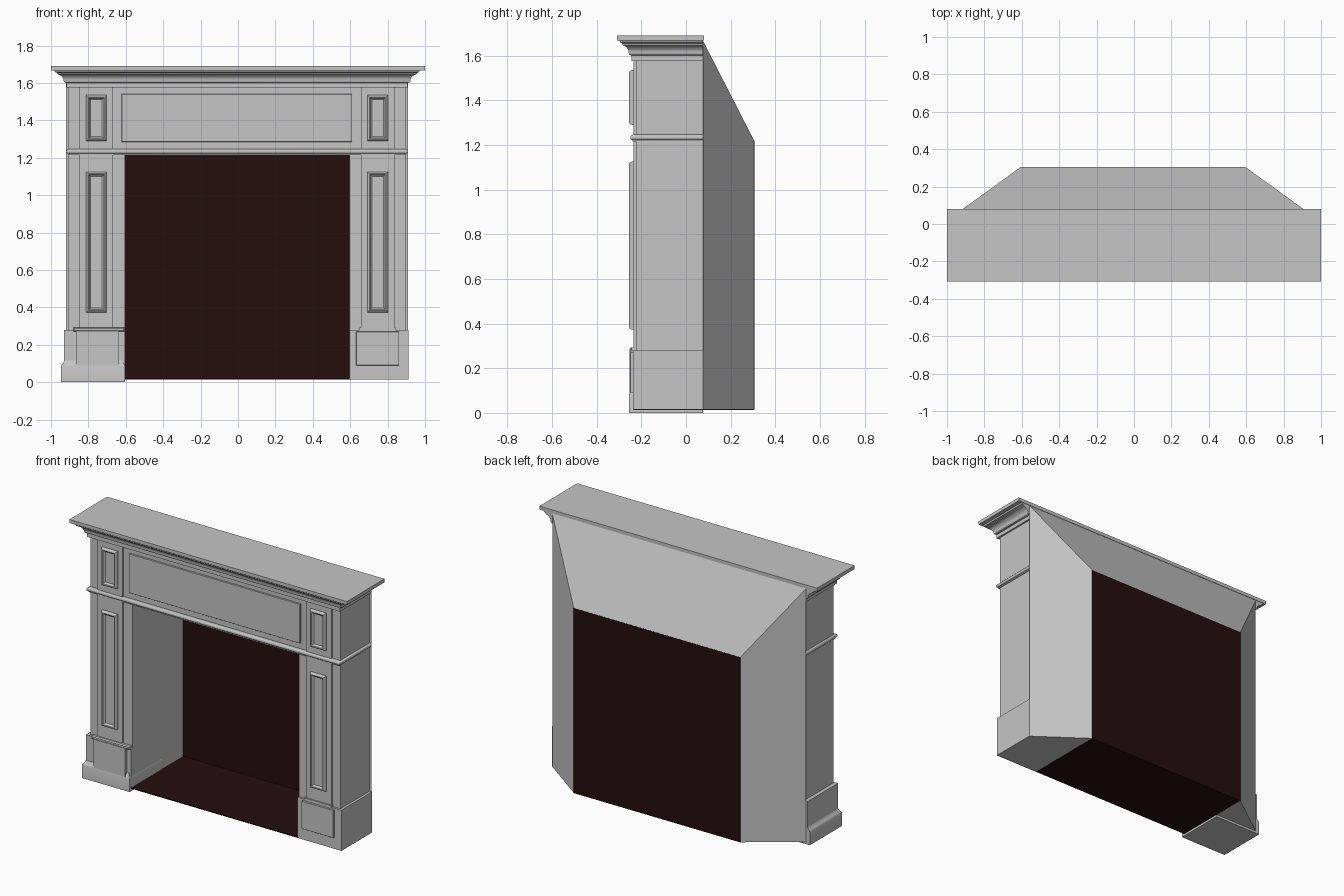
import bpy, math

if "Cube" in bpy.data.objects:
    bpy.data.objects.remove(bpy.data.objects["Cube"])

CX = -0.005                       # symmetry axis of the surround
BACK, FRONT, PIL = 0.077, -0.224, -0.235


def material(name, rgb):
    m = bpy.data.materials.new(name)
    m.diffuse_color = (*rgb, 1)
    m.use_nodes = True
    m.node_tree.nodes["Principled BSDF"].inputs["Base Color"].default_value = m.diffuse_color
    return m


GREY = material("painted grey", (0.56, 0.56, 0.56))
DARK = material("dark firebox brown", (0.018, 0.0045, 0.004))


def mesh(name, verts, faces, mat=GREY, smooth=False):
    me = bpy.data.meshes.new(name)
    me.from_pydata(verts, [], faces)
    me.materials.append(mat)
    ob = bpy.data.objects.new(name, me)
    bpy.context.collection.objects.link(ob)
    if smooth:
        bpy.ops.object.select_all(action='DESELECT')
        ob.select_set(True)
        bpy.context.view_layer.objects.active = ob
        bpy.ops.object.shade_smooth_by_angle(angle=math.radians(35))
    return ob


def box(name, x0, x1, y0, y1, z0, z1, mat=GREY):
    v = [(x, y, z) for z in (z0, z1) for x, y in ((x0, y0), (x1, y0), (x1, y1), (x0, y1))]
    f = [(3, 2, 1, 0), (4, 5, 6, 7)] + [(i, (i + 1) % 4, (i + 1) % 4 + 4, i + 4) for i in range(4)]
    return mesh(name, v, f, mat)


def rings(name, loops, smooth=False):
    """Join four-point loops into a closed moulding, capped at both ends."""
    v = [p for loop in loops for p in loop]
    n = len(loops)
    f = [(3, 2, 1, 0), tuple(4 * (n - 1) + i for i in range(4))]
    for k in range(n - 1):
        for i in range(4):
            j = (i + 1) % 4
            f.append((4 * k + i, 4 * k + j, 4 * k + 4 + j, 4 * k + 4 + i))
    return mesh(name, v, f, GREY, smooth)


def wrap(name, profile, x0, x1, y, front_scale=1.0, smooth=True):
    """Moulding running round left, front and right sides: profile of (offset, z)."""
    return rings(name, [[(x0 - d, y - d * front_scale, z), (x1 + d, y - d * front_scale, z),
                         (x1 + d, BACK, z), (x0 - d, BACK, z)] for d, z in profile], smooth)


def panel(name, x0, x1, z0, z1, profile):
    """Raised front panel: profile of (inset, y)."""
    return rings(name, [[(x0 + d, y, z0 + d), (x1 - d, y, z0 + d),
                         (x1 - d, y, z1 - d), (x0 + d, y, z1 - d)] for d, y in profile])


def both(x0, x1):
    """The left range and its mirror image on the right."""
    return (("left", x0, x1), ("right", 2 * CX - x1, 2 * CX - x0))


# legs, pilasters and framed panels
FRAME = [(0, -0.23), (0, -0.243), (0.004, -0.251), (0.01, -0.255), (0.015, -0.253),
         (0.02, -0.244), (0.024, -0.241)]
for side, a, b in both(-0.905, -0.605):
    box(side + "_leg", a, b, FRONT, BACK, 0.02, 1.22)
for side, a, b in both(-0.847, -0.667):
    box(side + "_pilaster", a, b, PIL, FRONT + 0.01, 0.28, 1.58)
for side, a, b in both(-0.812, -0.702):
    panel(side + "_tall_panel", a, b, 0.373, 1.125, FRAME)
    panel(side + "_small_panel", a, b, 1.29, 1.535, FRAME)

# lintel and frieze panel
box("lintel", -0.905, 0.895, FRONT, BACK, 1.218, 1.66)
panel("frieze_panel", -0.622, 0.61, 1.285, 1.54, [(0, FRONT + 0.01), (0, -0.234), (0.001, -0.235)])

# half-round band at the lintel
band = [(0, 1.215), (0.004, 1.215), (0.004, 1.222)]
band += [(0.004 + 0.01 * math.sin(t * math.pi / 6), 1.234 - 0.012 * math.cos(t * math.pi / 6))
         for t in range(1, 6)]
band += [(0.004, 1.246), (0, 1.246)]
wrap("lintel_band", band, -0.905, 0.895, PIL)

# crown moulding and shelf
crown = [(0, 1.575), (0.012, 1.575), (0.012, 1.6), (0.022, 1.603), (0.027, 1.61), (0.027, 1.618),
         (0.031, 1.628), (0.04, 1.638), (0.053, 1.645), (0.062, 1.648), (0.062, 1.654),
         (0.073, 1.658), (0.078, 1.668)]
wrap("crown_moulding", crown, -0.905, 0.895, PIL, 0.8)
box("mantel_shelf", -1.0, 1.0, -0.308, BACK + 0.003, 1.667, 1.69)

# left base: block, front plate, stepped plinth and cap
box("left_base_block", -0.93, -0.605, -0.237, BACK, 0.0, 0.28)
box("left_base_plate", -0.865, -0.635, -0.254, -0.23, 0.05, 0.275)
wrap("left_plinth", [(0.017, 0), (0.017, 0.085), (0.013, 0.094), (0.005, 0.1), (0, 0.115)],
     -0.93, -0.62, -0.24, 0.9)
panel("left_base_cap", -0.88, -0.605, 0.27, 0.293, [(0, -0.23), (0, -0.246), (0.006, -0.252)])

# right base: block, plate and cap
box("right_base_block", 0.595, 0.912, -0.237, BACK, 0.015, 0.28)
panel("right_base_plate", 0.632, 0.862, 0.09, 0.27, [(0, -0.23), (0, -0.249), (0.001, -0.25)])
box("right_base_cap", 0.65, 0.842, -0.243, -0.22, 0.28, 0.293)

# tapered firebox shell behind the surround, open where the dark plates sit
L, R, D = -0.605, 0.595, 0.305
v = [(-0.92, BACK, 0.015), (0.91, BACK, 0.015), (0.91, BACK, 1.665), (-0.92, BACK, 1.665),
     (L, D, 0.015), (R, D, 0.015), (R, D, 1.22), (L, D, 1.22),
     (L, BACK, 0.015), (R, BACK, 0.015), (R, BACK, 1.22), (L, BACK, 1.22)]
f = [(0, 4, 7, 3), (1, 2, 6, 5), (3, 7, 6, 2),            # outer slopes
     (0, 8, 4), (1, 5, 9),                                # underside wedges
     (8, 11, 7, 4), (9, 5, 6, 10), (11, 10, 6, 7),        # inner walls and ceiling
     (0, 3, 11, 8), (1, 9, 10, 2), (3, 2, 10, 11)]        # joint with the surround
mesh("firebox_shell", v, f)

# dark firebox back and floor
box("firebox_back", L, R, D - 0.005, D + 0.001, 0.015, 1.22, DARK)
box("firebox_floor", L, R, -0.235, D, 0.014, 0.02, DARK)
